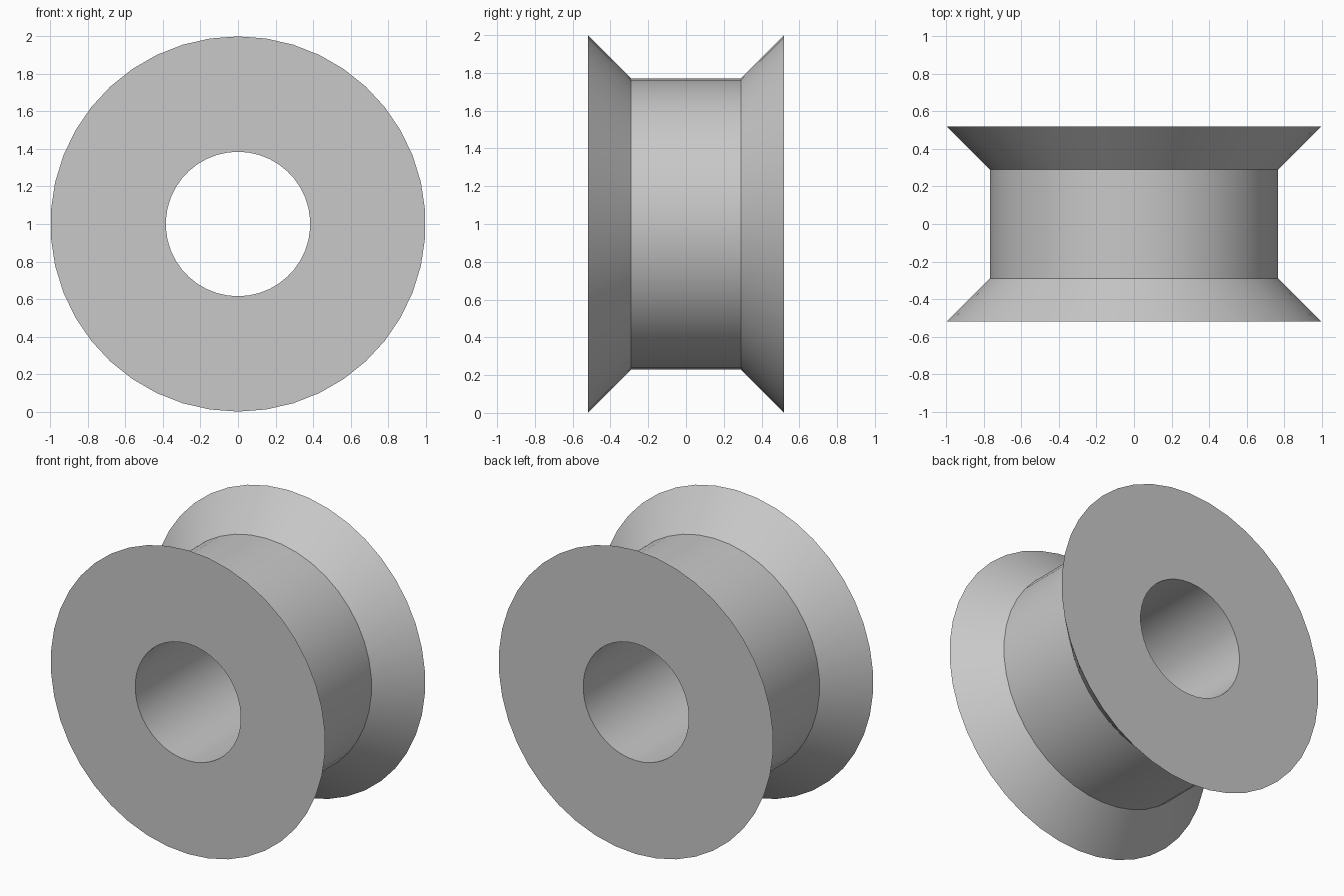
import bpy
import bmesh
from math import radians, tau
from mathutils import Vector

cube = bpy.data.objects.get("Cube")
if cube:
    bpy.data.objects.remove(cube, do_unlink=True)

SIDES = 42
RIM, BARREL, BORE = 1.0, 0.77, 0.385
HALF_WIDTH, HALF_GROOVE = 0.52, 0.29

grey = bpy.data.materials.new("light grey")
grey.use_nodes = True
colour = (0.58, 0.58, 0.58, 1)
grey.diffuse_color = colour
grey.node_tree.nodes["Principled BSDF"].inputs["Base Color"].default_value = colour

# Closed half section as (y, radius): bore, flange faces, flared flanks, barrel
half = [(HALF_WIDTH, BORE), (HALF_WIDTH, RIM), (HALF_GROOVE, BARREL)]
section = half + [(-y, r) for y, r in reversed(half)]

# Revolve the section around the y axis
bm = bmesh.new()
verts = [bm.verts.new((0, y, r)) for y, r in section]
edges = [bm.edges.new((v, verts[(i + 1) % len(verts)])) for i, v in enumerate(verts)]
bmesh.ops.spin(bm, geom=verts + edges, cent=Vector((0, 0, 0)), axis=Vector((0, 1, 0)),
               angle=tau, steps=SIDES, use_merge=False)
bmesh.ops.remove_doubles(bm, verts=bm.verts, dist=0.0005)
bmesh.ops.recalc_face_normals(bm, faces=bm.faces)
mesh = bpy.data.meshes.new("grooved_roller")
bm.to_mesh(mesh)
bm.free()

roller = bpy.data.objects.new("grooved_roller", mesh)
bpy.context.collection.objects.link(roller)
roller.location.z = RIM
mesh.materials.append(grey)

# Smooth round surfaces, sharp rims and groove corners
bpy.ops.object.select_all(action="DESELECT")
roller.select_set(True)
bpy.context.view_layer.objects.active = roller
bpy.ops.object.shade_smooth_by_angle(angle=radians(30))
